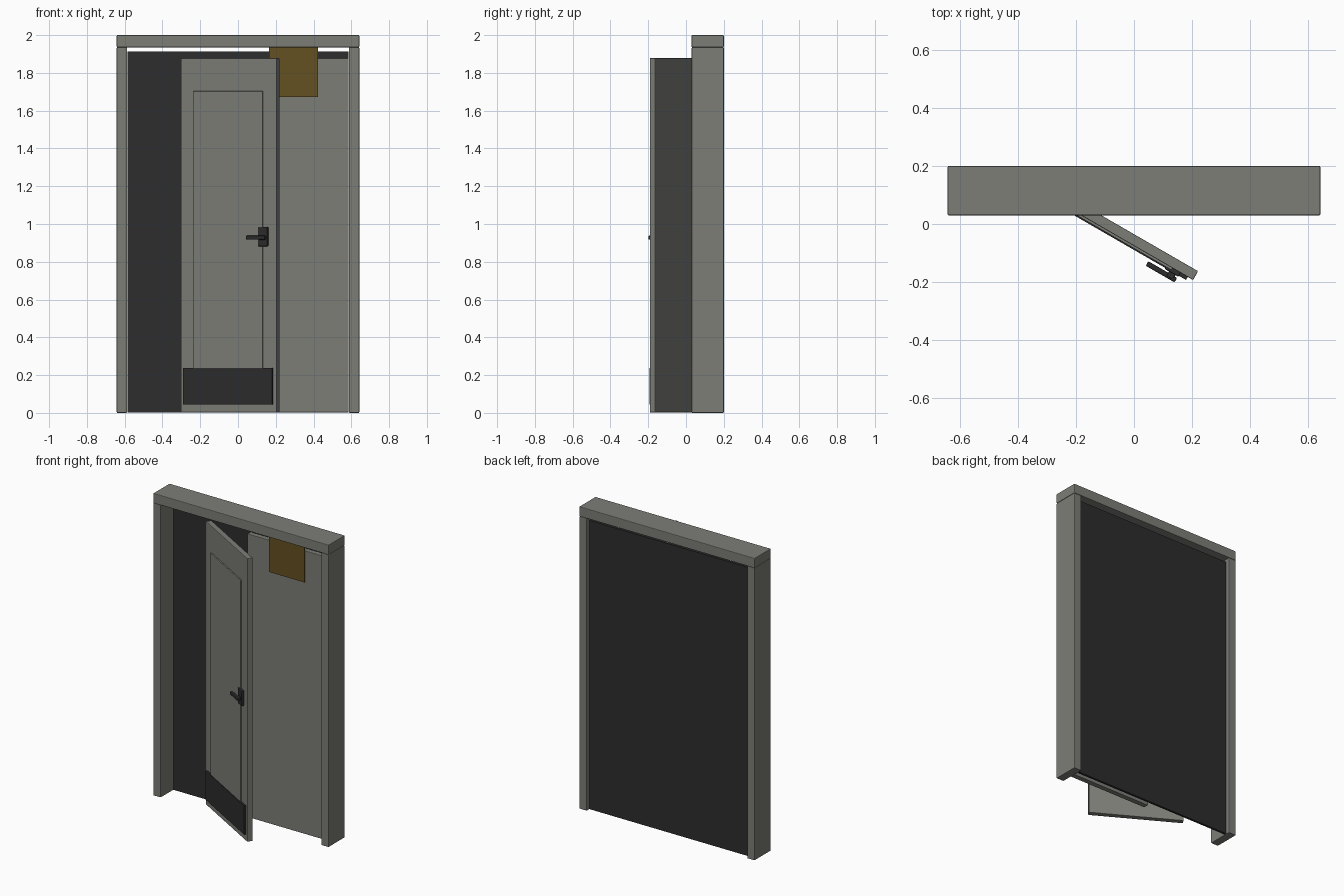
import bpy, math
from mathutils import Matrix, Vector

if "Cube" in bpy.data.objects:
    bpy.data.objects.remove(bpy.data.objects["Cube"])


def material(name, rgb):
    m = bpy.data.materials.new(name)
    m.diffuse_color = (*rgb, 1)
    m.use_nodes = True
    m.node_tree.nodes["Principled BSDF"].inputs["Base Color"].default_value = m.diffuse_color
    return m


GREY = material("warm_grey", (0.205, 0.208, 0.185))
DARK = material("charcoal", (0.026, 0.026, 0.026))
OCHRE = material("ochre", (0.130, 0.082, 0.015))


def box(name, lo, hi, mat, bevel=0.0, matrix=None):
    """Box between two corners, with an optional bevel and placement."""
    lo, hi = Vector(lo), Vector(hi)
    bpy.ops.mesh.primitive_cube_add(size=1)
    ob = bpy.context.object
    ob.name = name
    ob.data.transform(Matrix.Translation((lo + hi) / 2) @ Matrix.Diagonal((*(hi - lo), 1)))
    ob.data.materials.append(mat)
    if bevel:
        mod = ob.modifiers.new("soft_edge", "BEVEL")
        mod.width = bevel
        mod.segments = 2
    if matrix:
        ob.matrix_world = matrix
    return ob


# Frame: two posts and the lintel
for side, a, b in (("left", -0.642, -0.587), ("right", 0.587, 0.642)):
    box(side + "_post", (a, 0.03, 0), (b, 0.20, 1.935), GREY, 0.004)
box("lintel", (-0.642, 0.03, 1.935), (0.642, 0.20, 2.0), GREY, 0.004)

# Dark backing behind the doorway
box("back_panel", (-0.585, 0.16, 0.003), (0.585, 0.175, 1.914), DARK)

# Closed leaf with the sign plate on it
box("closed_leaf", (0.0, 0.0975, 0.003), (0.585, 0.1325, 1.878), GREY, 0.003)
box("sign_plate", (0.164, 0.089, 1.672), (0.424, 0.0965, 1.934), OCHRE)

# Open leaf: local x runs along the leaf, local y = 0 is its front face
leaf = Matrix.Translation((-0.304, 0.10, 0)) @ Matrix.Rotation(math.radians(-30), 4, "Z")
box("open_leaf", (0, 0, 0.003), (0.586, 0.035, 1.878), GREY, 0.003, leaf)
box("raised_panel", (0.08, -0.008, 0.18), (0.505, 0.002, 1.703), GREY, 0.002, leaf)
box("kick_plate", (0.02, -0.012, 0.045), (0.565, 0.002, 0.237), DARK, 0.001, leaf)

# Lever handle
box("handle_plate", (0.481, -0.016, 0.882), (0.537, 0.002, 0.985), DARK, 0.004, leaf)
box("handle_spindle", (0.50, -0.034, 0.916), (0.525, -0.01, 0.940), DARK, 0.003, leaf)
box("handle_lever", (0.42, -0.039, 0.918), (0.535, -0.021, 0.938), DARK, 0.004, leaf)
